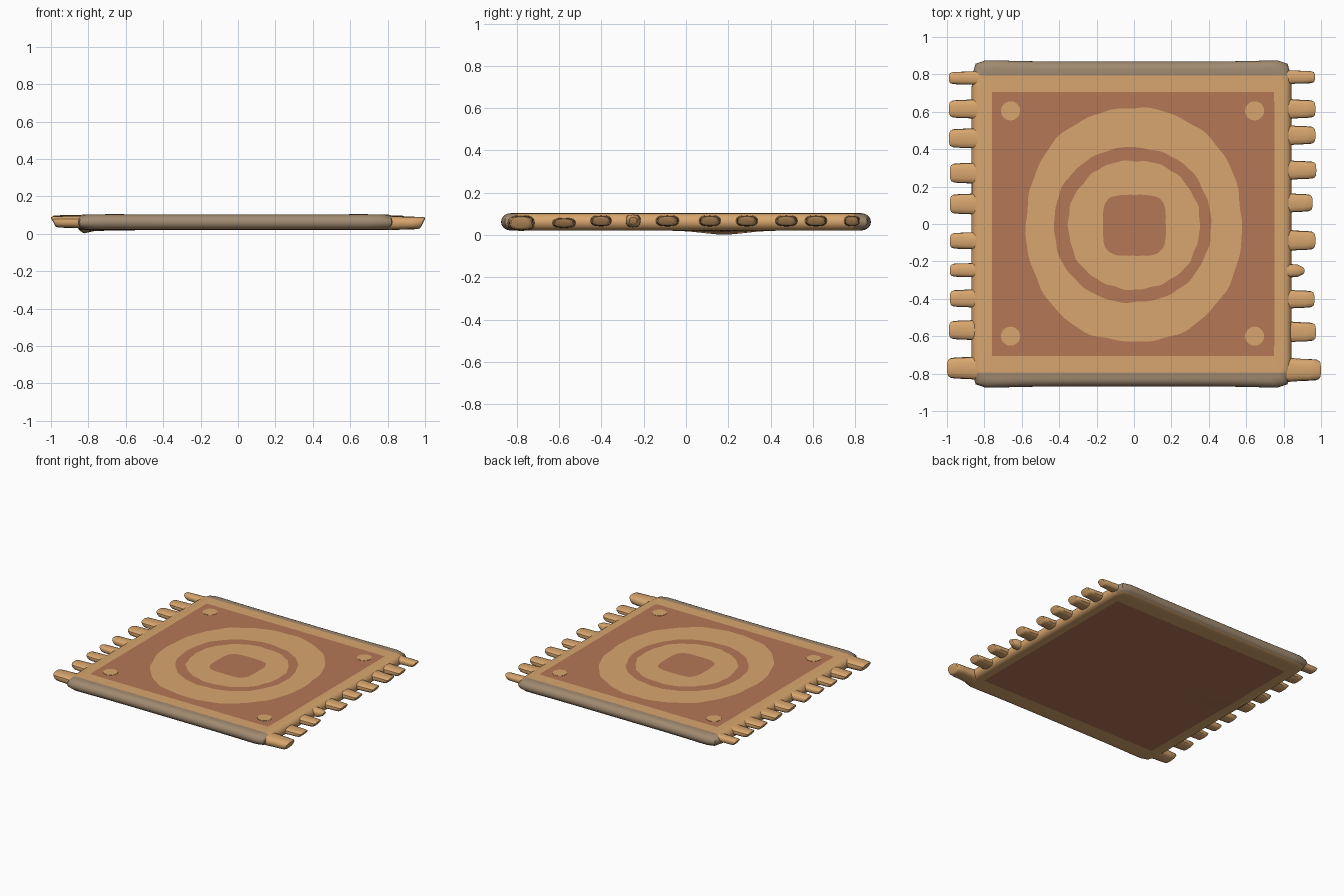
import bpy, bmesh, math, random

if "Cube" in bpy.data.objects:
    bpy.data.objects.remove(bpy.data.objects["Cube"])

random.seed(4)


def material(name, rgb):
    lin = [((c / 255 + 0.055) / 1.055) ** 2.4 for c in rgb]
    m = bpy.data.materials.new(name)
    m.diffuse_color = (*lin, 1)
    m.use_nodes = True
    m.node_tree.nodes["Principled BSDF"].inputs["Base Color"].default_value = m.diffuse_color
    return m


TAN = material("tan wool", (216, 166, 110))
BROWN = material("red brown wool", (181, 120, 86))
GREY = material("grey brown binding", (161, 138, 112))


def finish(bm, name, mats):
    bmesh.ops.recalc_face_normals(bm, faces=bm.faces)
    me = bpy.data.meshes.new(name)
    bm.to_mesh(me)
    bm.free()
    for m in mats:
        me.materials.append(m)
    ob = bpy.data.objects.new(name, me)
    bpy.context.collection.objects.link(ob)
    bpy.ops.object.select_all(action='DESELECT')
    ob.select_set(True)
    bpy.context.view_layer.objects.active = ob
    bpy.ops.object.shade_smooth_by_angle(angle=math.radians(35))
    return ob


SIDE = 36


def loop(bm, cx, cy, hx, hy, z, p, wobble=0.0):
    """Superellipse outline: p=2 is round, a large p is square."""
    verts = []
    phases = [random.uniform(0, 6.28) for _ in range(3)]
    for i in range(4 * SIDE):
        a = math.pi / 4 + i * math.tau / (4 * SIDE)
        u, v = math.cos(a), math.sin(a)
        m = max(abs(u), abs(v))
        u, v = u / m, v / m
        n = (abs(u) ** p + abs(v) ** p) ** (1 / p)
        w = 1 + wobble * sum(math.sin(k * a + f) for k, f in zip((7, 13, 22), phases)) / 2
        verts.append(bm.verts.new((cx + hx * u / n * w, cy + hy * v / n * w, z)))
    return verts


# Rug body: loops from the middle of the underside, round the edge, to the middle of the top
LOW, TOP = 0.021, 0.103
MID, HALF = (LOW + TOP) / 2, (TOP - LOW) / 2
CX, HX, HY, R = -0.013, 0.855, 0.868, 0.045
rings = [(0, 0, 0.4, 0.4, LOW, 300, 0, 1), (-0.005, 0, 0.76, 0.72, LOW, 300, 0, 1)]
for k in range(11):
    a = -math.pi / 2 + math.pi * k / 10
    inset = R * (1 - math.cos(a))
    rings.append((CX, 0, HX - inset, HY - inset, MID + HALF * math.sin(a), 28, 0, 0))
rings += [
    (-0.005, 0, 0.755, 0.706, TOP, 300, 0, 0),
    (0, -0.005, 0.577, 0.625, TOP, 2.15, 0.008, 1),
    (-0.008, -0.005, 0.42, 0.415, TOP, 2.1, 0.008, 0),
    (0, -0.005, 0.352, 0.345, TOP, 2.1, 0.012, 1),
    (0.002, -0.007, 0.168, 0.163, TOP, 4, 0.006, 0),
]
bm = bmesh.new()
loops = [loop(bm, *r[:7]) for r in rings]
for A, B, r in zip(loops, loops[1:], rings[1:]):
    for i in range(len(A)):
        j = (i + 1) % len(A)
        bm.faces.new((A[i], A[j], B[j], B[i])).material_index = r[7]
for L in (loops[0], loops[-1]):
    bm.faces.new(L).material_index = 1

# Bound ends: cut a straight line and colour everything beyond it except the underside
for y in (-0.795, 0.795):
    bmesh.ops.bisect_plane(bm, geom=bm.verts[:] + bm.edges[:] + bm.faces[:],
                           plane_co=(0, y, 0), plane_no=(0, 1, 0))
bm.normal_update()
for f in bm.faces:
    c = f.calc_center_median()
    if abs(c.y) > 0.795 and c.z > LOW + 0.008:
        f.material_index = 2
# Slight sag under one edge and flared roll ends
for v in bm.verts:
    if v.co.z < MID:
        v.co.z -= 0.021 * math.exp(-((v.co.x + 0.81) / 0.04) ** 2 - ((v.co.y - 0.18) / 0.14) ** 2)
    if abs(v.co.y) > 0.8:
        v.co.y += math.copysign(0.01 * min(1, abs(v.co.x) / 0.8) ** 4, v.co.y)
finish(bm, "rug_body", [TAN, BROWN, GREY])

# Corner dots
for i, (x, y) in enumerate([(-0.66, 0.605), (0.645, 0.605), (-0.66, -0.6), (0.645, -0.6)]):
    bm = bmesh.new()
    bmesh.ops.create_cone(bm, cap_ends=True, segments=32, radius1=0.051, radius2=0.051, depth=0.006)
    bmesh.ops.translate(bm, verts=bm.verts, vec=(x, y, TOP - 0.001))
    finish(bm, f"corner_dot_{i + 1}", [TAN])


def tassel(name, side, y, w, tip, z, h, taper=0.92):
    """Flattened strand running outwards along x with a slanted, rounded tip."""
    bm = bmesh.new()
    n, start = 16, 0.79
    length = tip - start
    stations = [(0, 1.08), (0.3, 1.05), (0.42, 1.0), (0.7, 0.97), (0.93, taper),
                (0.985, taper * 0.88), (1.0, taper * 0.65)]
    sections = []
    for t, s in stations:
        ring = []
        for k in range(n):
            a = math.tau * k / n
            c, q = math.cos(a), math.sin(a)
            dy = math.copysign(abs(c) ** 0.75, c) * w / 2 * s
            dz = math.copysign(abs(q) ** 0.75, q) * h / 2 * s
            slant = (dz / h - 0.33) * 0.035 * t * t
            ring.append(bm.verts.new((side * (start + length * t + slant), y + dy, z + dz)))
        sections.append(ring)
    for A, B in zip(sections, sections[1:]):
        for k in range(n):
            j = (k + 1) % n
            bm.faces.new((A[k], A[j], B[j], B[k]))
    bm.faces.new(sections[0])
    bm.faces.new(sections[-1])
    finish(bm, name, [TAN])


# Fringe: (y, width, tip distance, centre height, thickness)
left = [(0.78, 0.07, 0.99, 0.075, 0.05), (0.615, 0.10, 0.99, 0.075, 0.05),
        (0.458, 0.105, 0.99, 0.075, 0.05), (0.272, 0.11, 0.985, 0.07, 0.055),
        (0.107, 0.11, 0.985, 0.07, 0.055), (-0.09, 0.09, 0.985, 0.07, 0.055),
        (-0.247, 0.075, 0.985, 0.07, 0.05), (-0.398, 0.095, 0.985, 0.07, 0.05),
        (-0.567, 0.105, 0.99, 0.065, 0.055), (-0.77, 0.118, 1.0, 0.063, 0.065)]
right = [(0.785, 0.07, 0.968, 0.067, 0.048), (0.615, 0.10, 0.97, 0.067, 0.05),
         (0.475, 0.10, 0.97, 0.067, 0.05), (0.288, 0.098, 0.975, 0.067, 0.05),
         (0.113, 0.098, 0.955, 0.067, 0.05), (-0.088, 0.105, 0.97, 0.067, 0.05),
         (-0.25, 0.07, 0.915, 0.067, 0.06), (-0.402, 0.095, 0.965, 0.067, 0.05),
         (-0.577, 0.105, 0.973, 0.057, 0.045), (-0.78, 0.12, 1.0, 0.057, 0.07)]
for label, side, rows in (("left", -1, left), ("right", 1, right)):
    for i, row in enumerate(rows):
        tassel(f"{label}_tassel_{i + 1}", side, *row, taper=0.6 if row[2] < 0.93 else 0.92)
